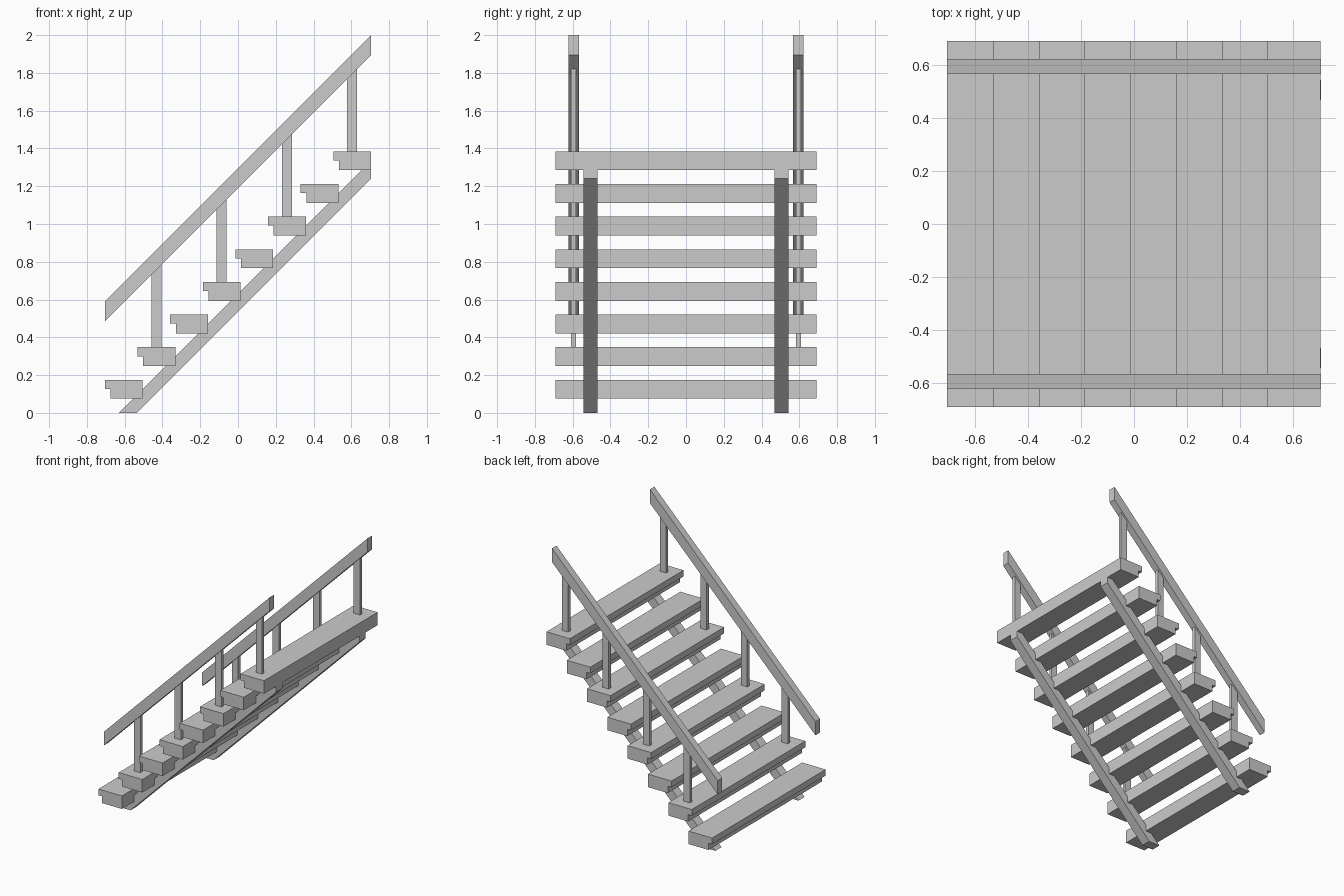
import bpy
import bmesh

if "Cube" in bpy.data.objects:
    bpy.data.objects.remove(bpy.data.objects["Cube"])


def extrude_profile(name, profile, y0, y1):
    """Solid made from an (x, z) outline running from y0 to y1."""
    bm = bmesh.new()
    face = bm.faces.new([bm.verts.new((x, y0, z)) for x, z in profile])
    side = bmesh.ops.extrude_face_region(bm, geom=[face])
    verts = [v for v in side["geom"] if isinstance(v, bmesh.types.BMVert)]
    bmesh.ops.translate(bm, verts=verts, vec=(0, y1 - y0, 0))
    bmesh.ops.recalc_face_normals(bm, faces=bm.faces)
    mesh = bpy.data.meshes.new(name)
    bm.to_mesh(mesh)
    bm.free()
    obj = bpy.data.objects.new(name, mesh)
    bpy.context.collection.objects.link(obj)
    return obj


def both_sides(name, profile, inner, outer):
    extrude_profile(name + "_left", profile, inner, outer)
    extrude_profile(name + "_right", profile, -outer, -inner)


STEPS = 8
RISE = 0.1728          # rise and run are equal: 45 degree stair
RAIL_BASE = 1.19       # underside of handrail: z = x + RAIL_BASE

# Treads with an overhanging front nosing
for i in range(STEPS):
    x, z = -0.705 + i * RISE, 0.075 + i * RISE
    tread = [(x + 0.03, z), (x + 0.2, z), (x + 0.2, z + 0.1),
             (x, z + 0.1), (x, z + 0.052), (x + 0.03, z + 0.052)]
    extrude_profile(f"tread_{i + 1}", tread, -0.69, 0.69)

    # Posts on every second tread, cut to the handrail slope
    if i % 2:
        a, b = x + 0.073, x + 0.126
        post = [(a, z + 0.1), (b, z + 0.1), (b, b + RAIL_BASE), (a, a + RAIL_BASE)]
        both_sides(f"post_{i + 1}", post, 0.582, 0.608)

# Sloping stringers under the treads
both_sides("stringer", [(-0.63, 0), (-0.535, 0), (0.705, 1.24), (0.705, 1.335)],
           0.468, 0.543)

# Handrails with vertical end cuts
both_sides("handrail", [(-0.705, 0.485), (0.705, 1.895), (0.705, 2.0), (-0.705, 0.59)],
           0.567, 0.622)
